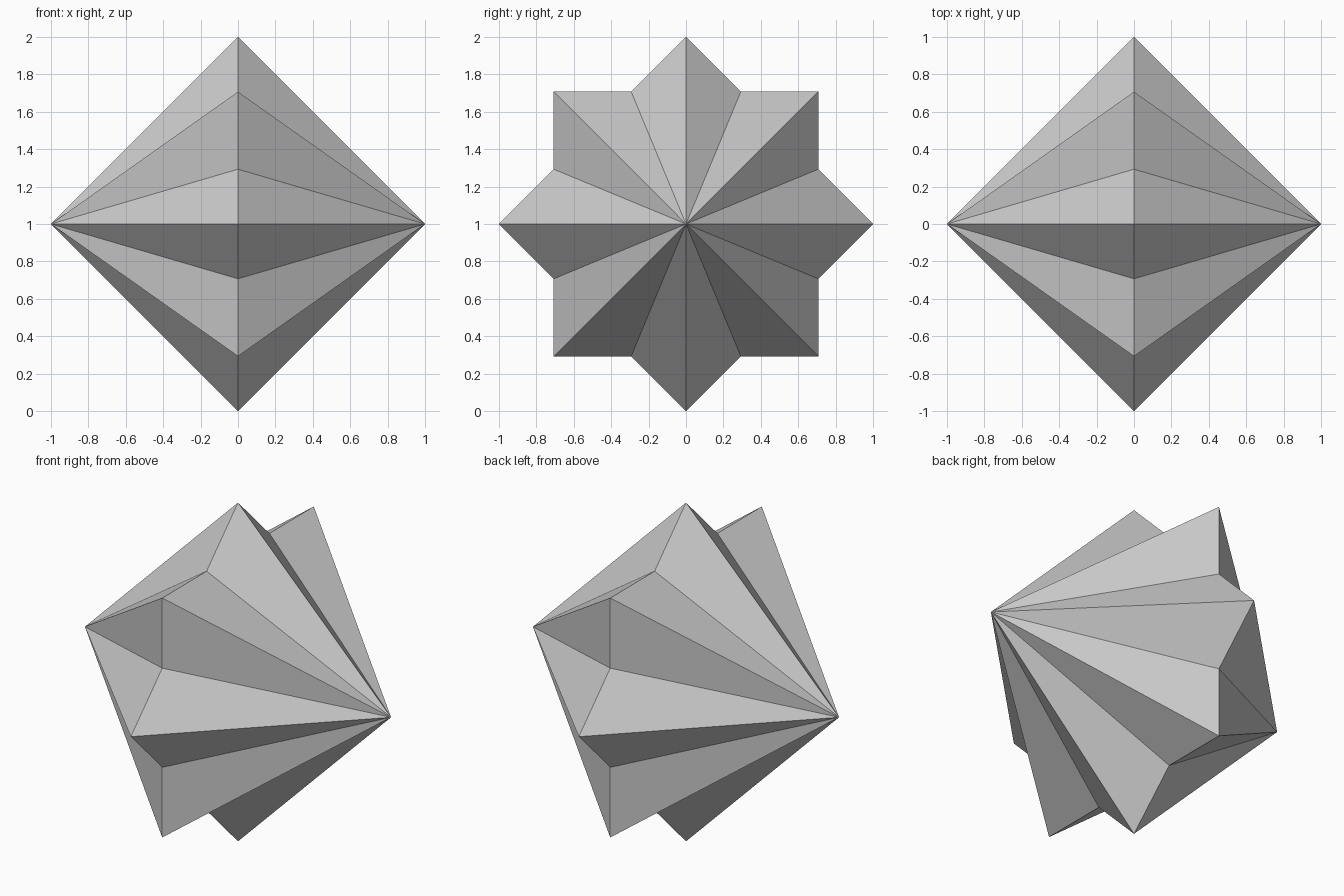
import bpy, bmesh
from math import sin, cos, pi, sqrt

if "Cube" in bpy.data.objects:
    bpy.data.objects.remove(bpy.data.objects["Cube"])

R_TIP = 1.0
R_NOTCH = sqrt(0.5) / cos(pi / 8)   # where the two crossed squares meet
CENTRE_Z = 1.0

# Eight-pointed star bipyramid: star ring in the YZ plane, an apex at each X end
bm = bmesh.new()
ring = []
for i in range(16):
    r = R_NOTCH if i % 2 else R_TIP
    a = i * pi / 8
    ring.append(bm.verts.new((0, r * cos(a), r * sin(a))))

for side in (1, -1):
    apex = bm.verts.new((side, 0, 0))
    for i in range(16):
        bm.faces.new((ring[i], ring[(i + 1) % 16], apex))

bmesh.ops.recalc_face_normals(bm, faces=bm.faces)
mesh = bpy.data.meshes.new("star_crystal")
bm.to_mesh(mesh)
bm.free()

star = bpy.data.objects.new("star_crystal", mesh)
star.location.z = CENTRE_Z
bpy.context.collection.objects.link(star)
